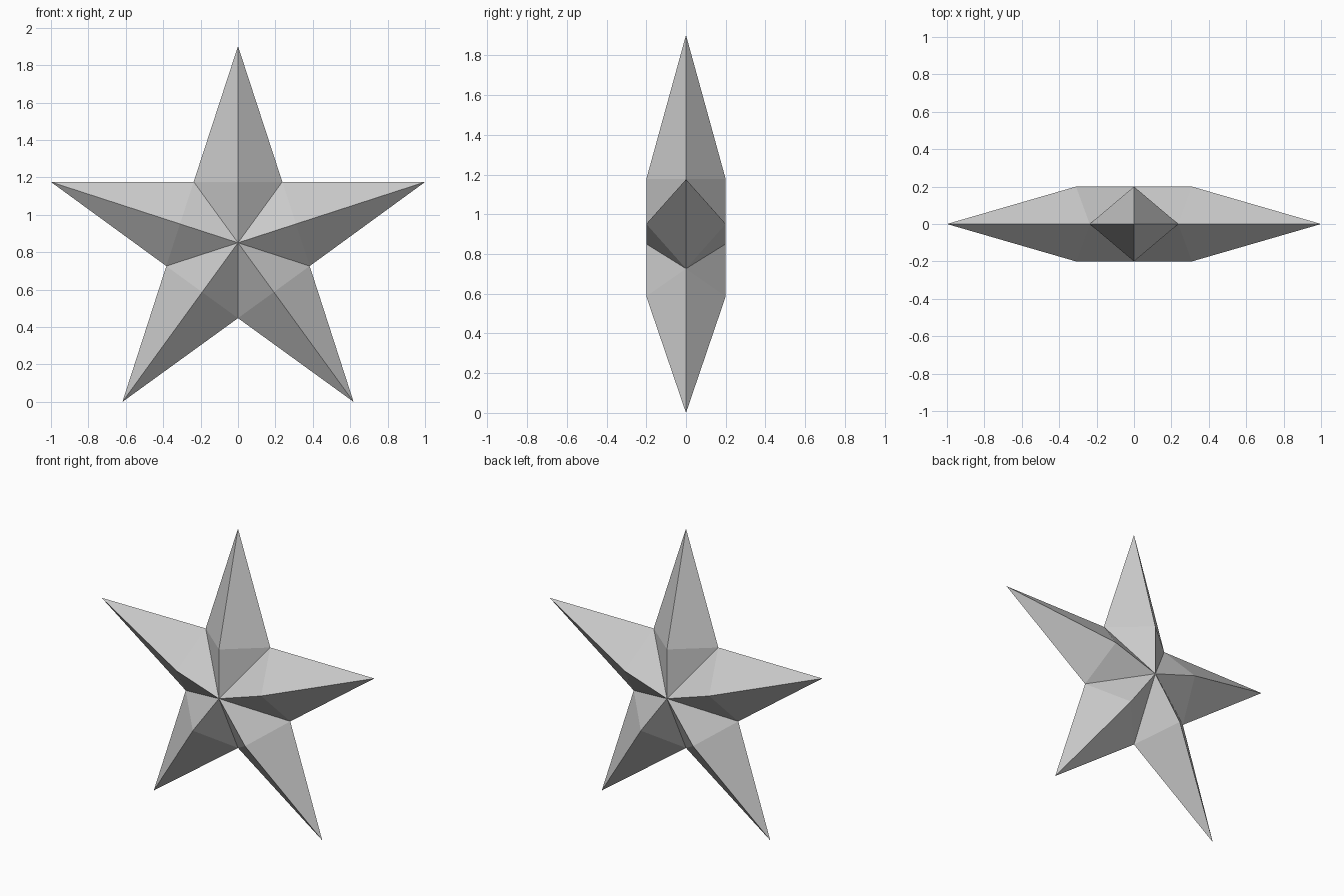
import bpy, bmesh
from math import sin, cos, pi

if "Cube" in bpy.data.objects:
    bpy.data.objects.remove(bpy.data.objects["Cube"])

TIP = 1 / sin(2 * pi / 5)        # radius of the arm tips (total width 2)
INNER = 0.403                    # radius of the notches between arms
RIDGE = INNER * cos(pi / 5)      # where each ridge starts to taper
DEPTH = 0.2                      # half thickness
CENTRE_Z = TIP * cos(pi / 5)     # lower tips rest on z = 0

bm = bmesh.new()


def polar(radius, step, y=0.0):
    """Vertex at a multiple of 36 degrees, clockwise from the top."""
    a = step * pi / 5
    return bm.verts.new((radius * sin(a), y, CENTRE_Z + radius * cos(a)))


# Outline: tips and notches shared by both sides
tips = [polar(TIP, 2 * i) for i in range(5)]
notches = [polar(INNER, 2 * i + 1) for i in range(5)]

# Front and back: a level ridge from the hub, then a taper to each tip
for y in (-DEPTH, DEPTH):
    hub = polar(0, 0, y)
    for i in range(5):
        ridge = polar(RIDGE, 2 * i, y)
        for notch in (notches[i], notches[i - 1]):
            bm.faces.new((hub, ridge, notch))
            bm.faces.new((ridge, tips[i], notch))

bmesh.ops.recalc_face_normals(bm, faces=bm.faces)
mesh = bpy.data.meshes.new("star")
bm.to_mesh(mesh)
bm.free()
bpy.context.collection.objects.link(bpy.data.objects.new("star", mesh))
